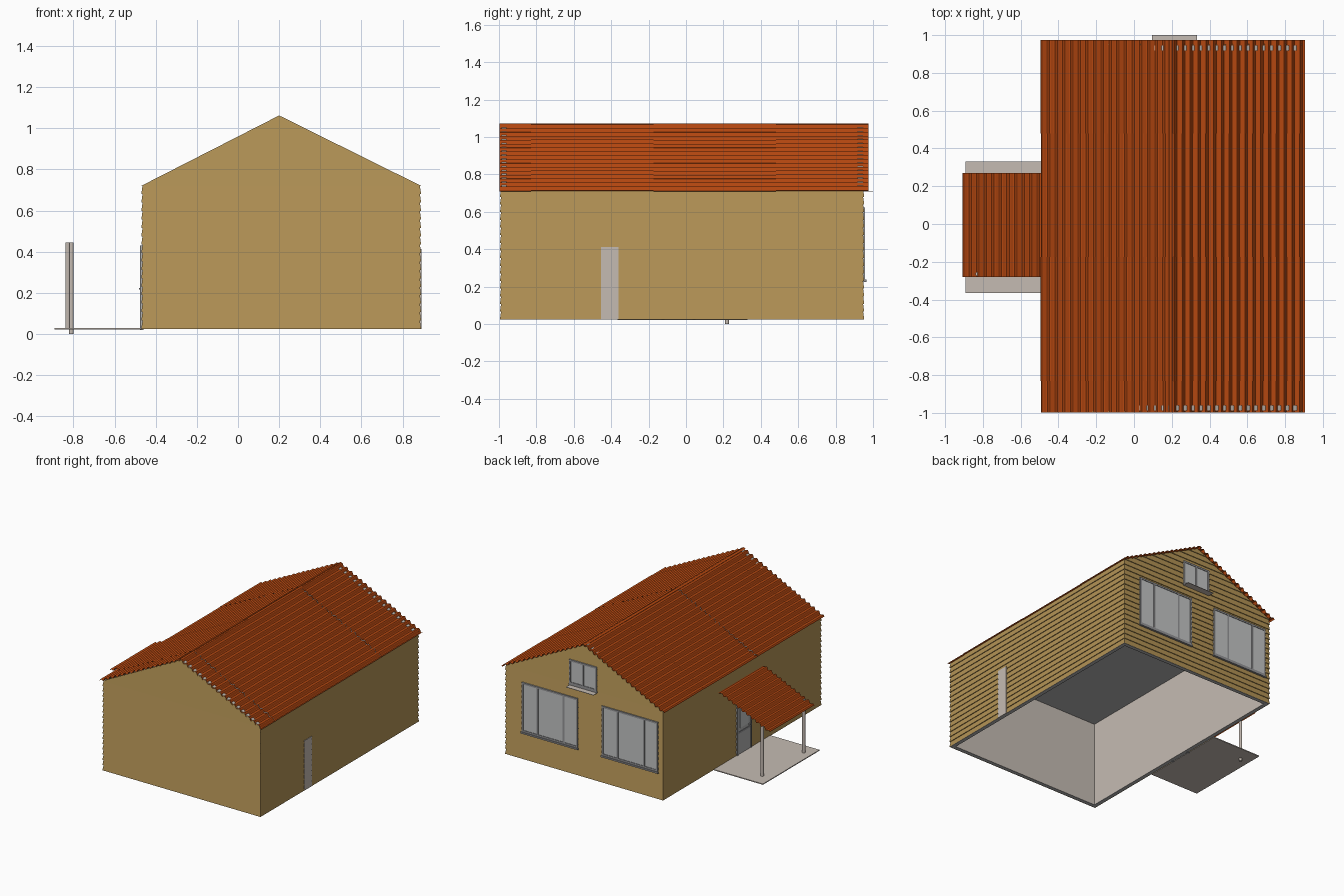
import bpy, bmesh, math

if "Cube" in bpy.data.objects:
    bpy.data.objects.remove(bpy.data.objects["Cube"])


def material(name, r, g, b):
    m = bpy.data.materials.new(name)
    m.diffuse_color = (r, g, b, 1)
    m.use_nodes = True
    m.node_tree.nodes["Principled BSDF"].inputs["Base Color"].default_value = m.diffuse_color
    return m


TAN = material("tan_siding", 0.45, 0.29, 0.09)
RED = material("terracotta_roof", 0.45, 0.062, 0.005)
PALE = material("pale_plaster", 0.56, 0.50, 0.45)
CONC = material("concrete_grey", 0.45, 0.45, 0.45)
FRAME = material("frame_grey", 0.30, 0.30, 0.31)
GLASS = material("glass_grey", 0.55, 0.56, 0.56)

# Main dimensions
XL, XR, XM = -0.47, 0.89, 0.20
YF, YB = -0.995, 0.953
Z0, EAVE, TOP = 0.025, 0.72, 1.062
LAP = 0.006


def finish(name, bm, mats):
    bmesh.ops.recalc_face_normals(bm, faces=bm.faces)
    me = bpy.data.meshes.new(name)
    bm.to_mesh(me)
    bm.free()
    for m in mats:
        me.materials.append(m)
    ob = bpy.data.objects.new(name, me)
    bpy.context.collection.objects.link(ob)
    return ob


def add_box(bm, x0, x1, y0, y1, z0, z1):
    r = bmesh.ops.create_cube(bm, size=1)
    for v in r["verts"]:
        v.co = ((x0 + x1) / 2 + v.co.x * (x1 - x0),
                (y0 + y1) / 2 + v.co.y * (y1 - y0),
                (z0 + z1) / 2 + v.co.z * (z1 - z0))


def boxes(name, mat, *dims):
    bm = bmesh.new()
    for d in dims:
        add_box(bm, *d)
    return finish(name, bm, [mat])


def gable_x(z):
    t = (z - EAVE) / (TOP - EAVE)
    return XL + (XM - XL) * t, XR + (XM - XR) * t


# Lap siding on the four walls: each course leans out at its lower edge
bm = bmesh.new()


def ring(z, inset):
    return [bm.verts.new((x, y, z)) for x, y in (
        (XL + inset, YF + inset), (XR - inset, YF + inset),
        (XR - inset, YB - inset), (XL + inset, YB - inset))]


def bridge(a, b):
    for i in range(4):
        j = (i + 1) % 4
        bm.faces.new((a[i], a[j], b[j], b[i]))


COURSES = 17
h = (EAVE - Z0) / COURSES
prev = None
for k in range(COURSES):
    low, high = ring(Z0 + k * h, 0), ring(Z0 + (k + 1) * h, LAP)
    if prev:
        bridge(prev, low)
    bridge(low, high)
    prev = high
finish("wall_siding", bm, [TAN])

# Lap siding on the gables
bm = bmesh.new()
N = 8
for y, s in ((YF, 1), (YB, -1)):
    for k in range(N):
        za = EAVE + (TOP - EAVE) * k / N
        zb = EAVE + (TOP - EAVE) * (k + 1) / N
        (a, b), (c, d) = gable_x(za), gable_x(zb)
        yi = y + s * LAP
        lo = [bm.verts.new((x, y, za)) for x in (a, b)]
        hi = [bm.verts.new((x, yi, zb)) for x in ((d, c) if k < N - 1 else (XM,))]
        bm.faces.new(lo + hi)
        bm.faces.new([bm.verts.new(p) for p in (
            (a, y, za), (b, y, za), (b, yi, za), (a, yi, za))])
finish("gable_siding", bm, [TAN])

# Plaster backing behind each gable
bm = bmesh.new()
for ya, yb in ((YF + 0.008, YF + 0.035), (YB - 0.035, YB - 0.008)):
    pts = ((XL + 0.01, EAVE - 0.02), (XR - 0.01, EAVE - 0.02),
           (XR - 0.01, EAVE + 0.004), (XM, TOP - 0.001), (XL + 0.01, EAVE - 0.01))
    f = bm.faces.new([bm.verts.new((x, ya, z)) for x, z in pts])
    r = bmesh.ops.extrude_face_region(bm, geom=[f])
    for v in r["geom"]:
        if isinstance(v, bmesh.types.BMVert):
            v.co.y = yb
finish("gable_backing", bm, [PALE])

# Inner room, open at the bottom, with a grey ceiling
T = 0.032
bm = bmesh.new()
add_box(bm, XL + T, XR - T, YF + T, YB - T, Z0, 0.69)
bm.faces.ensure_lookup_table()
bottom = min(bm.faces, key=lambda f: f.calc_center_median().z)
bmesh.ops.delete(bm, geom=[bottom], context="FACES_ONLY")
for f in bm.faces:
    f.material_index = 1 if abs(f.normal.z) > 0.5 else 0
finish("inner_room", bm, [PALE, CONC])

# Underside rim of the walls
boxes("wall_rim", CONC,
      (XL + 0.002, XL + T, YF + 0.002, YB - 0.002, Z0, Z0 + 0.005),
      (XR - T, XR - 0.002, YF + 0.002, YB - 0.002, Z0, Z0 + 0.005),
      (XL + T, XR - T, YF + 0.002, YF + T, Z0, Z0 + 0.005),
      (XL + T, XR - T, YB - T, YB - 0.002, Z0, Z0 + 0.005))


# Corrugated roof sheets, waves running along y
def corrugated(name, start, end, ys, waves, amp=0.008, seg=8):
    bm = bmesh.new()
    (xa, za), (xb, zb) = start, end
    n = waves * seg
    L = math.hypot(xb - xa, zb - za)
    nx, nz = -(zb - za) / L, (xb - xa) / L
    for s, (y0, y1) in enumerate(zip(ys, ys[1:])):
        lift = 0.002 * (s % 2)
        rows = []
        for i in range(n + 1):
            t = i / n
            o = amp * math.sin(t * waves * 2 * math.pi) + lift
            x, z = xa + (xb - xa) * t + nx * o, za + (zb - za) * t + nz * o
            rows.append([bm.verts.new((x, y, z)) for y in (y0, y1)])
        for a, b in zip(rows, rows[1:]):
            bm.faces.new((a[0], b[0], b[1], a[1]))
    return finish(name, bm, [RED])


SHEETS = (-0.997, -0.83, -0.175, 0.48, 0.975)
corrugated("roof_left", (-0.493, 0.717), (XM, 1.064), SHEETS, 17)
corrugated("roof_right", (XM, 1.064), (0.905, 0.712), SHEETS, 17)
corrugated("porch_roof", (-0.908, 0.412), (-0.466, 0.61), (-0.28, 0.27), 11)

# Ridge cap
bm = bmesh.new()
cap = [[bm.verts.new((x, y, z)) for y in (SHEETS[0], SHEETS[-1])]
       for x, z in ((XM - 0.016, 1.062), (XM, 1.071), (XM + 0.016, 1.062))]
for a, b in zip(cap, cap[1:]):
    bm.faces.new((a[0], b[0], b[1], a[1]))
finish("ridge_cap", bm, [RED])

# Porch floor and posts
boxes("porch_floor", PALE, (-0.893, XL, -0.365, 0.33, 0.022, 0.029))
for name, x, y, z in (("porch_post_back", -0.81, 0.22, 0.0),
                      ("porch_post_front", -0.828, -0.265, 0.025)):
    bm = bmesh.new()
    bmesh.ops.create_cone(bm, cap_ends=True, segments=12, radius1=0.011,
                          radius2=0.011, depth=0.445 - z)
    bmesh.ops.translate(bm, verts=bm.verts, vec=(x, y, (0.445 + z) / 2))
    finish(name, bm, [PALE])


# Windows on the back wall
def window(name, x0, x1, z0, z1, splits, sill_y, sill_mat):
    b, ya, yb = 0.014, YB - 0.01, YB + 0.005
    boxes(name + "_glass", GLASS, (x0, x1, ya, YB + 0.001, z0, z1))
    bars = [(x0, x1, ya, yb, z0, z0 + b), (x0, x1, ya, yb, z1 - b, z1),
            (x0, x0 + b, ya, yb, z0 + b, z1 - b), (x1 - b, x1, ya, yb, z0 + b, z1 - b)]
    for t in splits:
        c = x0 + (x1 - x0) * t
        bars.append((c - b / 2, c + b / 2, ya, yb, z0 + b, z1 - b))
    boxes(name + "_frame", FRAME, *bars)
    boxes(name + "_sill", sill_mat, (x0 - 0.004, x1 + 0.004, ya, sill_y, z0 - 0.012, z0))


window("window_left", 0.263, 0.745, 0.237, 0.622, (0.25, 0.72), 0.964, FRAME)
window("window_right", -0.427, 0.056, 0.237, 0.622, (0.25, 0.72), 0.964, FRAME)
window("window_attic", 0.10, 0.335, 0.722, 0.91, (0.5,), 0.957, FRAME)
boxes("attic_ledge", PALE, (0.096, 0.333, YB - 0.01, 1.0, 0.708, 0.711))

# Entrance door under the porch
D0, D1, DZ = -0.13, 0.05, 0.43
boxes("door_leaf", CONC, (XL - 0.002, XL + 0.01, D0, D1, Z0, DZ))
boxes("door_frame", FRAME,
      (XL - 0.007, XL + 0.01, D0, D0 + 0.014, 0.02, DZ),
      (XL - 0.007, XL + 0.01, D1 - 0.014, D1, 0.02, DZ),
      (XL - 0.007, XL + 0.01, D0, D1, DZ - 0.014, DZ),
      (XL - 0.005, XL + 0.01, D0, D1, 0.19, 0.205))
boxes("door_glass", GLASS, (XL - 0.004, XL + 0.01, D0 + 0.04, D1 - 0.04, 0.23, 0.39))
boxes("door_handle", FRAME, (XL - 0.012, XL, D0 + 0.018, D0 + 0.034, 0.215, 0.223))

# Plain side door on the right wall
boxes("side_door", PALE, (XR - 0.01, XR + 0.001, -0.455, -0.362, Z0, 0.412))
